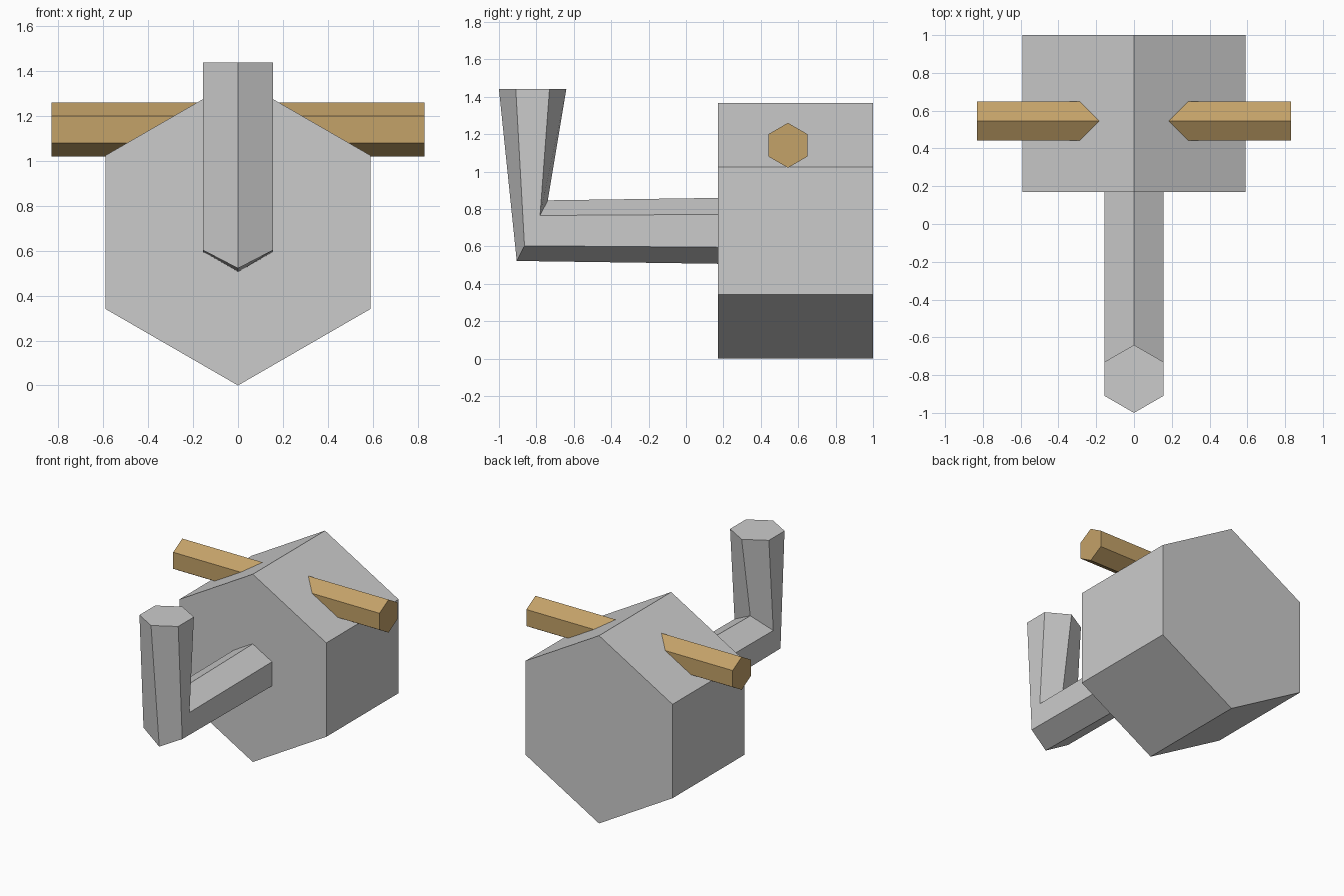
import bpy, bmesh
from math import sin, cos, pi

if "Cube" in bpy.data.objects:
    bpy.data.objects.remove(bpy.data.objects["Cube"])


def hex_sweep(name, stations, mat=None):
    """Skin hexagonal rings. Station = centre, axis u, axis v (corner direction)."""
    bm = bmesh.new()
    rings = []
    for c, u, v in stations:
        rings.append([bm.verts.new([c[k] + u[k] * cos(pi / 2 + i * pi / 3)
                                    + v[k] * sin(pi / 2 + i * pi / 3) for k in range(3)])
                      for i in range(6)])
    for a, b in zip(rings, rings[1:]):
        for i in range(6):
            j = (i + 1) % 6
            bm.faces.new((a[i], a[j], b[j], b[i]))
    bm.faces.new(rings[0])
    bm.faces.new(rings[-1])
    bmesh.ops.recalc_face_normals(bm, faces=bm.faces)
    me = bpy.data.meshes.new(name)
    bm.to_mesh(me)
    bm.free()
    ob = bpy.data.objects.new(name, me)
    bpy.context.collection.objects.link(ob)
    if mat:
        me.materials.append(mat)
    return ob


wood = bpy.data.materials.new("wood")
wood.diffuse_color = (0.55, 0.36, 0.14, 1)
wood.use_nodes = True
wood.node_tree.nodes["Principled BSDF"].inputs["Base Color"].default_value = wood.diffuse_color

# Hexagonal body lying along y, with a corner at the top
R = 0.683
hex_sweep("body", [((0, y, R), (R, 0, 0), (0, 0, R)) for y in (0.17, 1.0)])

# Wooden bar running through the upper body
r = 0.12
hex_sweep("handle_bar", [((x, 0.545, 1.14), (0, r, 0), (0, 0, r)) for x in (-0.83, 0.83)], wood)

# Bent pipe: starts inside the body, mitred elbow, rises to a capped end
p = 0.18
hex_sweep("bent_pipe", [
    ((0, 0.45, R), (p, 0, 0), (0, 0, p)),
    ((0, -0.822, 0.684), (p, 0, 0), (0, 0.083, 0.162)),
    ((0, -0.82, 1.44), (p, 0, 0), (0, p, 0)),
])
